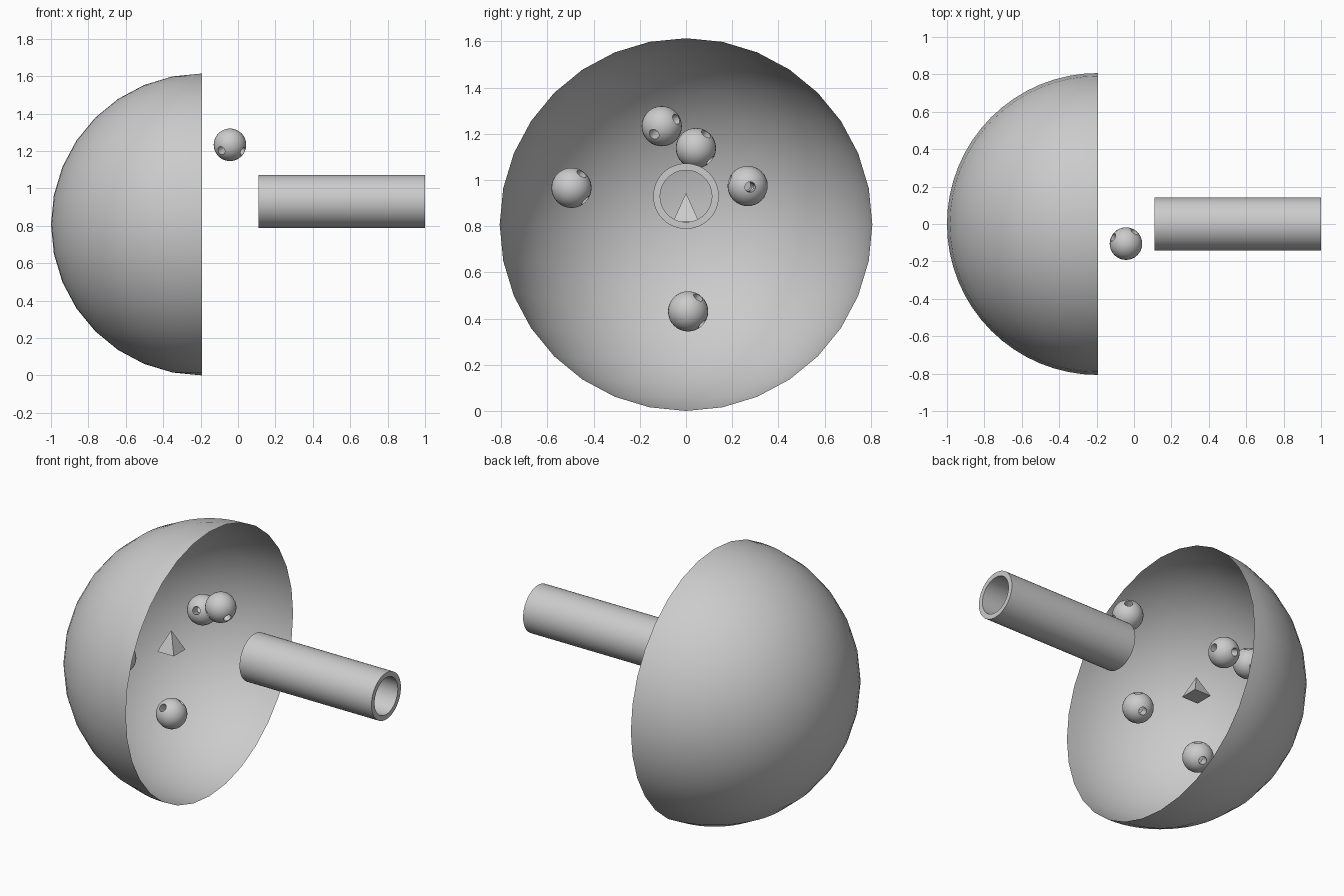
import bpy, bmesh
from math import pi, sin, cos, radians
from mathutils import Vector

if "Cube" in bpy.data.objects:
    bpy.data.objects.remove(bpy.data.objects["Cube"])


def activate(ob):
    bpy.ops.object.select_all(action='DESELECT')
    ob.select_set(True)
    bpy.context.view_layer.objects.active = ob


def smooth(ob, angle=35):
    activate(ob)
    bpy.ops.object.shade_smooth_by_angle(angle=radians(angle))


def lathe(name, points, axis, angle, steps, loc):
    """Spin a profile of points about an axis through the origin."""
    bm = bmesh.new()
    vs = [bm.verts.new(p) for p in points]
    edges = [bm.edges.new(pair) for pair in zip(vs, vs[1:])]
    bmesh.ops.spin(bm, geom=vs + edges, cent=(0, 0, 0), axis=axis,
                   angle=angle, steps=steps)
    bmesh.ops.remove_doubles(bm, verts=bm.verts, dist=1e-4)
    bmesh.ops.recalc_face_normals(bm, faces=bm.faces)
    me = bpy.data.meshes.new(name)
    bm.to_mesh(me)
    bm.free()
    ob = bpy.data.objects.new(name, me)
    ob.location = loc
    bpy.context.collection.objects.link(ob)
    smooth(ob)
    return ob


def drilled_ball(name, loc, a, b):
    """Ball with two crossing tunnels along directions a and b."""
    bpy.ops.mesh.primitive_uv_sphere_add(segments=32, ring_count=16,
                                         radius=0.087, location=loc)
    ball = bpy.context.object
    ball.name = name
    a = Vector(a).normalized()
    b = Vector(b)
    b = (b - a * b.dot(a)).normalized()
    for direction in (a, b):
        bpy.ops.mesh.primitive_cylinder_add(
            vertices=16, radius=0.023, depth=0.3, location=loc,
            rotation=direction.to_track_quat('Z', 'Y').to_euler())
        cutter = bpy.context.object
        cutter.hide_render = True
        activate(ball)
        mod = ball.modifiers.new("tunnel", 'BOOLEAN')
        mod.operation = 'DIFFERENCE'
        mod.solver = 'EXACT'
        mod.object = cutter
        bpy.ops.object.modifier_apply(modifier=mod.name)
        bpy.data.objects.remove(cutter, do_unlink=True)
    smooth(ball)


# open half-sphere shell
R = 0.807
arc = [(0, R * sin(pi * i / 16), R * cos(pi * i / 16)) for i in range(17)]
lathe("dome_shell", arc, (0, 0, 1), pi, 32, (-0.193, 0, R))

# hollow tube
ring = [(0.11, 0, 0.142), (1, 0, 0.142), (1, 0, 0.112), (0.11, 0, 0.112),
        (0.11, 0, 0.142)]
lathe("tube", ring, (1, 0, 0), 2 * pi, 48, (0, 0, 0.93))

# small square pyramid inside the dome
bpy.ops.mesh.primitive_cone_add(vertices=4, radius1=0.079, radius2=0,
                                depth=0.123, location=(-0.45, 0, 0.882),
                                rotation=(0, 0, pi / 4))
bpy.context.object.name = "pyramid"

# drilled balls
tilt = ((0.45, 0.52, 0.72), (-0.15, -0.66, 0.73))
drilled_ball("ball_front", (-0.043, -0.105, 1.233), (0.55, 0.75, 0.37), (0.8, -0.38, -0.4))
drilled_ball("ball_deep", (-0.79, 0.043, 1.138), *tilt)
drilled_ball("ball_left", (-0.445, -0.496, 0.966), *tilt)
drilled_ball("ball_right", (-0.425, 0.267, 0.974), (0.98, 0.13, -0.05), (0.1, 0.92, -0.32))
drilled_ball("ball_low", (-0.454, 0.009, 0.431), *tilt)
